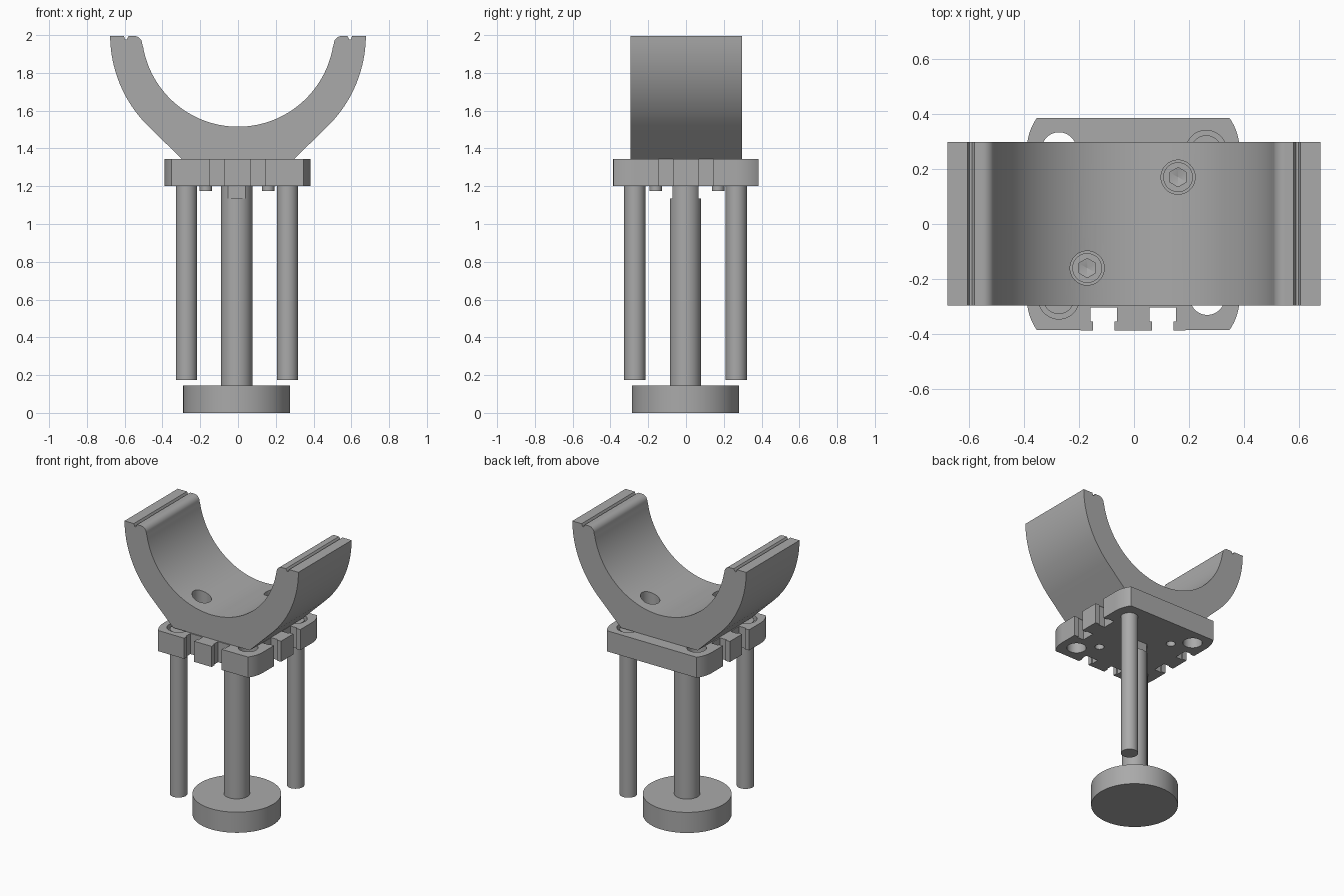
import bpy, bmesh, math
from mathutils import Matrix, Vector

if "Cube" in bpy.data.objects:
    bpy.data.objects.remove(bpy.data.objects["Cube"], do_unlink=True)

grey = bpy.data.materials.new("plain_grey")
grey.use_nodes = True
colour = (0.4, 0.4, 0.4, 1)
grey.diffuse_color = colour
grey.node_tree.nodes["Principled BSDF"].inputs["Base Color"].default_value = colour


def add_object(name, bm):
    bmesh.ops.recalc_face_normals(bm, faces=bm.faces)
    mesh = bpy.data.meshes.new(name)
    bm.to_mesh(mesh)
    bm.free()
    mesh.materials.append(grey)
    obj = bpy.data.objects.new(name, mesh)
    bpy.context.collection.objects.link(obj)
    return obj


def prism(name, points, direction):
    """Extrude a closed outline along a direction."""
    bm = bmesh.new()
    face = bm.faces.new([bm.verts.new(p) for p in points])
    top = bmesh.ops.extrude_face_region(bm, geom=[face])["geom"]
    bmesh.ops.translate(bm, vec=Vector(direction),
                        verts=[v for v in top if isinstance(v, bmesh.types.BMVert)])
    return add_object(name, bm)


def cylinder(name, x, y, z0, z1, radius, sides=48, tip=None):
    bm = bmesh.new()
    bmesh.ops.create_cone(bm, cap_ends=True, segments=sides,
                          radius1=radius if tip is None else tip, radius2=radius,
                          depth=z1 - z0,
                          matrix=Matrix.Translation((x, y, (z0 + z1) / 2)))
    return add_object(name, bm)


def box(name, x0, x1, y0, y1, z0, z1):
    return prism(name, [(x0, y0, z0), (x1, y0, z0), (x1, y1, z0), (x0, y1, z0)],
                 (0, 0, z1 - z0))


def select_only(obj):
    bpy.ops.object.select_all(action='DESELECT')
    obj.select_set(True)
    bpy.context.view_layer.objects.active = obj


def cut(obj, cutters):
    for cutter in cutters:
        mod = obj.modifiers.new("cut", 'BOOLEAN')
        mod.operation = 'DIFFERENCE'
        mod.solver = 'EXACT'
        mod.object = cutter
        select_only(obj)
        bpy.ops.object.modifier_apply(modifier=mod.name)
        bpy.data.objects.remove(cutter, do_unlink=True)


def smooth(obj):
    select_only(obj)
    bpy.ops.object.shade_smooth_by_angle(angle=math.radians(30))


def arc(cx, cy, r, a0, a1, n):
    steps = [math.radians(a0 + (a1 - a0) * i / n) for i in range(n + 1)]
    return [(cx + r * math.cos(a), cy + r * math.sin(a)) for a in steps]


CX = -0.003
PLATE_Z, PLATE_TOP = 1.2, 1.345
RODS = [(0.262, 0.266), (-0.273, -0.271)]
OPEN_HOLES = [(-0.272, 0.27), (0.266, -0.267)]
BOLTS = [(0.16, 0.17), (-0.17, -0.16)]

# Saddle: half profile of cradle, mirrored and extruded along y
outer_r, inner_r, tip_z, groove_x = 0.677, 0.51, 1.995, 0.593
half = [(0.298, PLATE_TOP)]
half += arc(0, 2.0, outer_r, -45, 0, 20)[:-1]
half += [(outer_r, tip_z), (groove_x + 0.012, tip_z), (groove_x + 0.004, tip_z - 0.018),
         (groove_x - 0.004, tip_z - 0.018), (groove_x - 0.014, tip_z)]
half += arc(0.549, tip_z - 0.042, 0.042, 80, 180, 8)
half += arc(0, 2.025, inner_r, -10, -90, 36)
outline = half + [(-x, z) for x, z in reversed(half[:-1])]
saddle = prism("saddle", [(x, -0.295, z) for x, z in outline], (0, 0.592, 0))
cut(saddle, [cylinder("bore", x, y, 1.40, 1.8, 0.062) for x, y in BOLTS])
smooth(saddle)

# Plate: T-slots on three sides, curved corners
H = 0.386


def slot(c):
    """T-slot outline as (distance along edge, depth)."""
    lip, wide = 0.039, 0.048
    side = [(lip, 0), (lip, 0.032), (wide, 0.032), (wide, 0.083)]
    return [(c - a, d) for a, d in side] + [(c + a, d) for a, d in reversed(side)]


def corner(sign):
    return [(x, sign * y) for x, y in arc(H - 0.2, H - 0.116, 0.2, 0, 35, 8)]


half = [(t, d - H) for t, d in slot(0.107)]
half += corner(-1)[::-1]
half += [(H - d, t) for c in (-0.107, 0.107) for t, d in slot(c)]
half += corner(1)
outline = half + [(-x, y) for x, y in reversed(half)]
plate = prism("slotted_plate", [(x + CX, y, PLATE_Z) for x, y in outline],
              (0, 0, PLATE_TOP - PLATE_Z))
holes = [cylinder("hole", x, y, 1.1, 1.5, 0.063) for x, y in OPEN_HOLES]
holes += [cylinder("hole", x, y, 1.1, 1.5, 0.03) for x, y in [(-0.17, 0.17), (0.16, -0.16)]]
holes += [cylinder("hole", x, y, 1.31, 1.5, 0.074) for x, y in RODS]
cut(plate, holes)
smooth(plate)

# Guide rods hang from two opposite corners
for i, (x, y) in enumerate(RODS):
    smooth(cylinder(f"guide_rod_{i + 1}", x, y, 0.173, 1.335, 0.056))

# Centre post with two wrench flats at its top
PX, PY = -0.007, -0.003
post = cylinder("centre_post", PX, PY, 0.1, 1.21, 0.083, 64)
cut(post, [box("flat", PX - 0.2, PX + 0.2, PY + min(s * 0.069, s * 0.2),
               PY + max(s * 0.069, s * 0.2), 1.135, 1.3) for s in (-1, 1)])
smooth(post)

# Round foot
smooth(cylinder("round_foot", PX, PY, 0, 0.145, 0.283, 96))

# Socket-head bolts through saddle and plate
for i, (x, y) in enumerate(BOLTS):
    head = cylinder(f"bolt_head_{i + 1}", x, y, 1.39, 1.475, 0.054)
    cut(head, [cylinder("socket", x, y, 1.44, 1.5, 0.035, 6),
               cylinder("socket_tip", x, y, 1.425, 1.441, 0.034, 6, tip=0.001)])
    smooth(head)
    smooth(cylinder(f"bolt_shank_{i + 1}", x, y, 1.175, 1.39, 0.033, 32))
